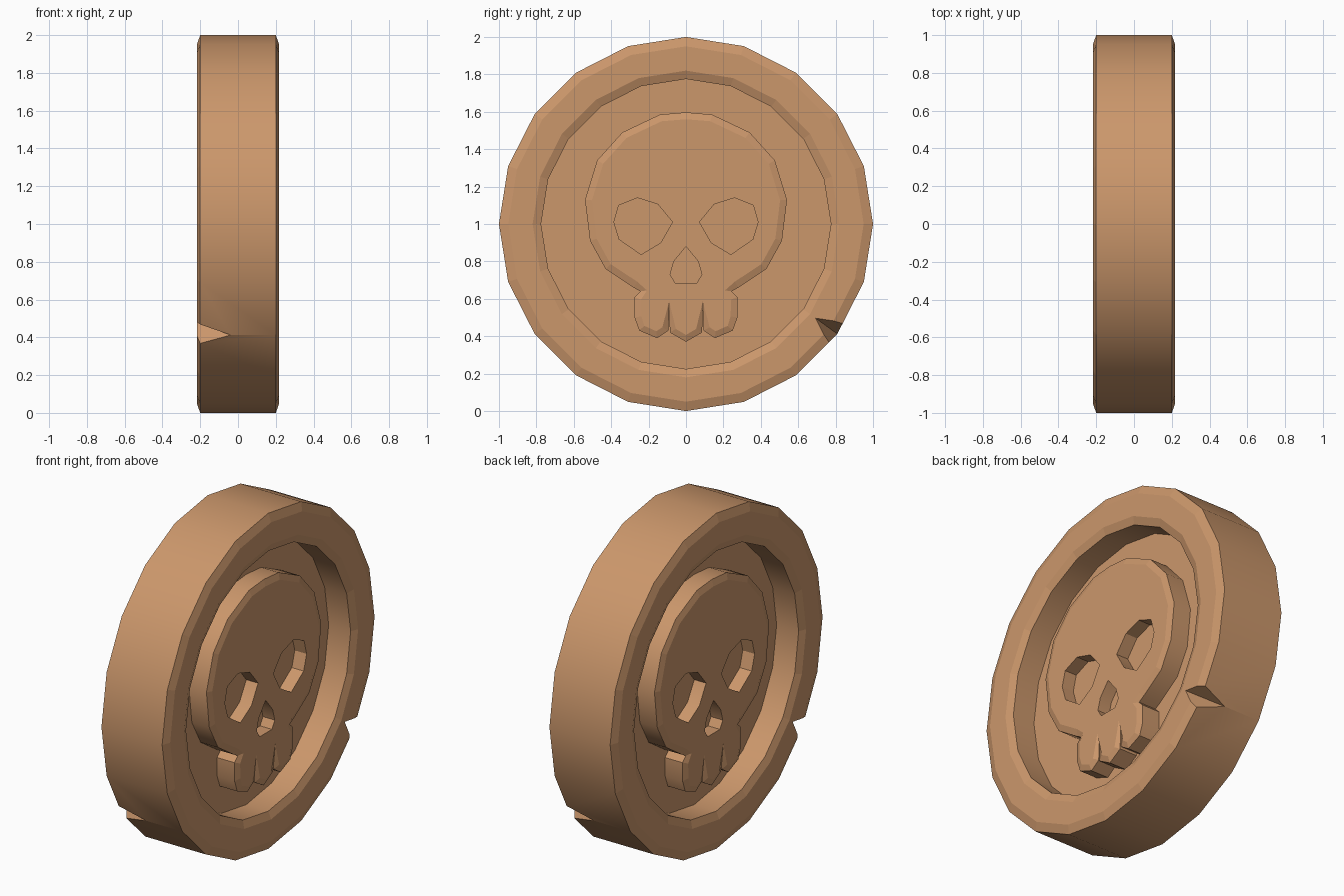
import bpy, bmesh, math
from mathutils import Matrix, Vector

if "Cube" in bpy.data.objects:
    bpy.data.objects.remove(bpy.data.objects["Cube"])

mat = bpy.data.materials.new("bronze")
mat.diffuse_color = (0.6, 0.31, 0.148, 1)
mat.use_nodes = True
mat.node_tree.nodes["Principled BSDF"].inputs["Base Color"].default_value = mat.diffuse_color
TURN = Matrix.Rotation(math.pi, 4, 'Z')


def make(name, bm):
    bmesh.ops.recalc_face_normals(bm, faces=bm.faces)
    me = bpy.data.meshes.new(name)
    bm.to_mesh(me)
    bm.free()
    ob = bpy.data.objects.new(name, me)
    bpy.context.collection.objects.link(ob)
    me.materials.append(mat)
    return ob


def select(ob):
    bpy.ops.object.select_all(action='DESELECT')
    ob.select_set(True)
    bpy.context.view_layer.objects.active = ob


def cut(ob, cutter):
    select(ob)
    mod = ob.modifiers.new("cut", 'BOOLEAN')
    mod.operation = 'DIFFERENCE'
    mod.solver = 'EXACT'
    mod.object = cutter
    bpy.ops.object.modifier_apply(modifier=mod.name)
    bpy.data.objects.remove(cutter)


def shade(ob):
    # round walls smooth, carved faces and chamfers flat
    select(ob)
    bpy.ops.object.shade_smooth_by_angle(angle=math.radians(30))
    for p in ob.data.polygons:
        p.use_smooth = abs(p.normal.x) < 0.05


def prism(name, pts, x0, x1, chamfer=0):
    bm = bmesh.new()
    face = bm.faces.new([bm.verts.new((x0, y, z)) for y, z in pts])
    top = bmesh.ops.extrude_face_region(bm, geom=[face], use_keep_orig=True)['geom']
    for v in top:
        if isinstance(v, bmesh.types.BMVert):
            v.co.x = x1
    cap = [f for f in top if isinstance(f, bmesh.types.BMFace)]
    bmesh.ops.recalc_face_normals(bm, faces=bm.faces)
    if chamfer:
        bmesh.ops.inset_region(bm, faces=cap, thickness=chamfer,
                               depth=chamfer * 0.35, use_even_offset=False)
    return make(name, bm)


def mirrored(half):
    return half + [(-y, z) for y, z in reversed(half) if y > 0]


# coin body: rim profile (x, radius) turned around the x axis, 20 sides
side = [(0.055, 0), (0.055, 0.775), (0.2, 0.775), (0.218, 0.82), (0.218, 0.95), (0.2, 1)]
profile = side + [(-x, r) for x, r in reversed(side)]
bm = bmesh.new()
vs = [bm.verts.new((x, 0, 1 + r)) for x, r in profile]
edges = [bm.edges.new(p) for p in zip(vs, vs[1:])]
bmesh.ops.spin(bm, geom=vs + edges, cent=(0, 0, 1), axis=(1, 0, 0),
               angle=2 * math.pi, steps=20, use_merge=True)
bmesh.ops.remove_doubles(bm, verts=bm.verts, dist=1e-4)
coin = make("coin_body", bm)

# wedge nick in the rim on each side
a = math.radians(-36)
out, tan = Vector((0, math.cos(a), math.sin(a))), Vector((0, -math.sin(a), math.cos(a)))
tip = Vector((0.22, 0, 1)) + out * 0.855
for turn in (Matrix(), TURN):
    bm = bmesh.new()
    for dr, dt, dx in [(0, 0, 0), (0.25, 0.13, 0), (0.25, -0.13, 0),
                       (0.28, 0, -0.35), (0.25, 0, 0.3)]:
        bm.verts.new(turn @ (tip + out * dr + tan * dt + Vector((dx, 0, 0))))
    bmesh.ops.convex_hull(bm, input=bm.verts)
    cut(coin, make("nick_cutter", bm))
shade(coin)

# skull relief with sockets
skull_half = [(0, 1.597), (0.14, 1.585), (0.34, 1.49), (0.475, 1.34), (0.54, 1.13),
              (0.513, 0.91), (0.43, 0.76), (0.28, 0.66), (0.245, 0.64), (0.275, 0.61),
              (0.275, 0.5), (0.25, 0.43), (0.155, 0.39), (0.094, 0.43),
              (0.09, 0.55), (0.086, 0.42), (0, 0.37)]
eye = [(0.072, 1.01), (0.15, 1.105), (0.26, 1.14), (0.36, 1.1), (0.385, 1.01),
       (0.357, 0.918), (0.24, 0.837), (0.135, 0.9)]
nose = mirrored([(0, 0.88), (0.065, 0.8), (0.085, 0.73), (0.058, 0.685)])

skull = prism("skull_front", mirrored(skull_half), 0.03, 0.17, 0.037)
for hole in (eye, [(-y, z) for y, z in eye], nose):
    cut(skull, prism("socket_cutter", hole, 0.105, 0.3))
shade(skull)

# same relief on the other face
back = skull.copy()
back.data = skull.data.copy()
back.name = "skull_back"
back.data.transform(TURN)
bpy.context.collection.objects.link(back)
